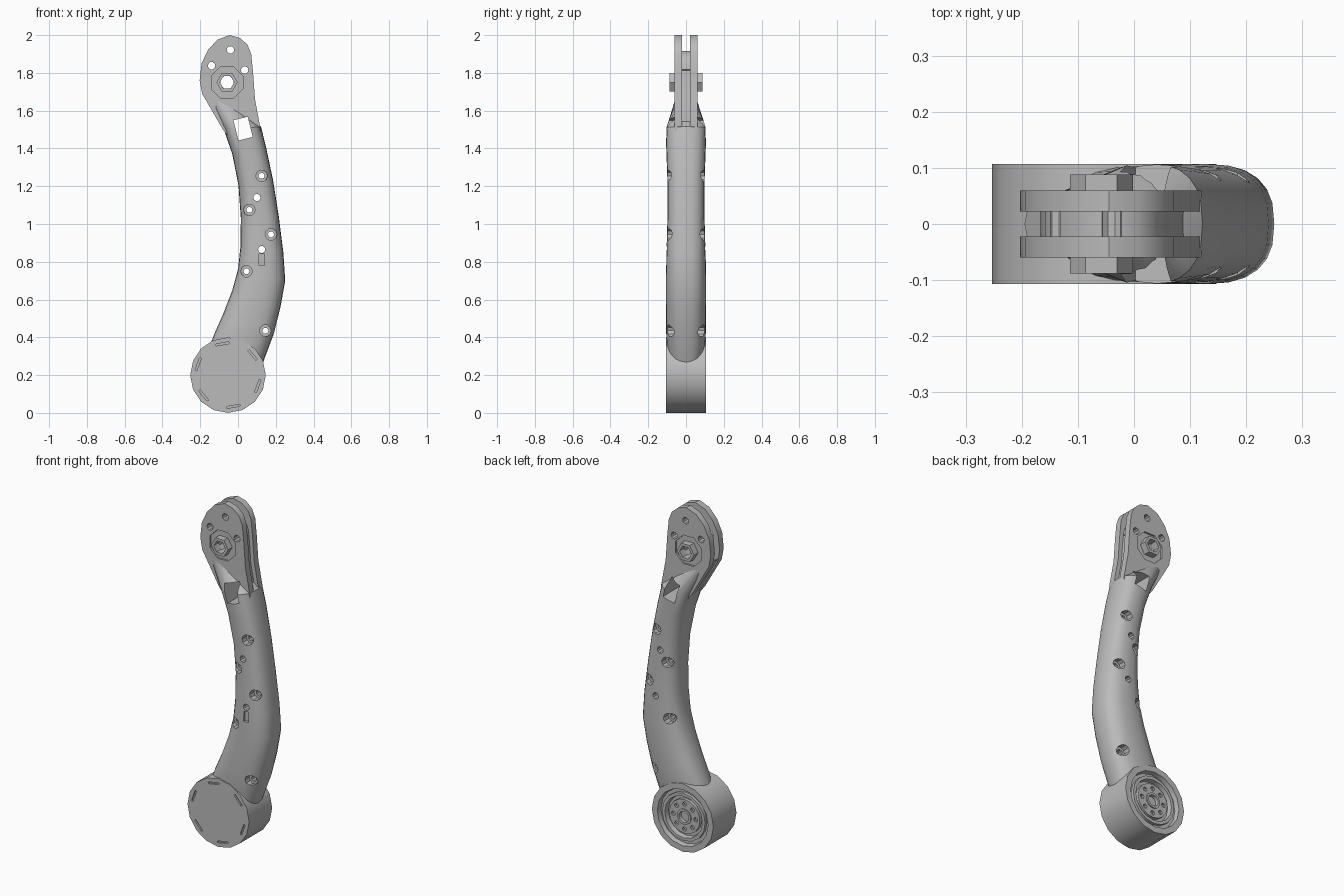
import bpy, bmesh
from math import sin, cos, pi, radians
from mathutils import Matrix, Vector

if "Cube" in bpy.data.objects:
    bpy.data.objects.remove(bpy.data.objects["Cube"])

grey = bpy.data.materials.new("light grey")
grey.use_nodes = True
grey.diffuse_color = (0.5, 0.5, 0.5, 1)
grey.node_tree.nodes["Principled BSDF"].inputs["Base Color"].default_value = (0.5, 0.5, 0.5, 1)


def finish(name, bm):
    bmesh.ops.recalc_face_normals(bm, faces=bm.faces)
    mesh = bpy.data.meshes.new(name)
    bm.to_mesh(mesh)
    bm.free()
    ob = bpy.data.objects.new(name, mesh)
    bpy.context.collection.objects.link(ob)
    mesh.materials.append(grey)
    return ob


def skin(bm, rings, closed=False):
    """Bridge equal rings of points; cap the ends or close the loop."""
    loops = [[bm.verts.new(p) for p in ring] for ring in rings]
    n = len(loops[0])
    pairs = list(zip(loops, loops[1:]))
    if closed:
        pairs.append((loops[-1], loops[0]))
    else:
        bm.faces.new(loops[0])
        bm.faces.new(loops[-1])
    for a, b in pairs:
        for i in range(n):
            j = (i + 1) % n
            bm.faces.new((a[i], a[j], b[j], b[i]))


def lathe(bm, x, z, profile, sides, closed=False, turn=0):
    """Turn a (radius, y) profile about an axis along y."""
    angles = [turn + 2 * pi * i / sides for i in range(sides)]
    skin(bm, [[(x + r * cos(a), y, z + r * sin(a)) for a in angles] for r, y in profile], closed)


def box(bm, centre, size, turn=0):
    m = Matrix.Translation(centre) @ Matrix.Rotation(-turn, 4, 'Y') @ Matrix.Diagonal((*size, 1))
    bmesh.ops.create_cube(bm, size=1, matrix=m)


def cut(ob, cutter):
    mod = ob.modifiers.new("cut", 'BOOLEAN')
    mod.object, mod.operation, mod.solver = cutter, 'DIFFERENCE', 'EXACT'
    bpy.context.view_layer.objects.active = ob
    bpy.ops.object.modifier_apply(modifier=mod.name)


def extrude_outline(name, points, y0, y1):
    bm = bmesh.new()
    skin(bm, [[(x, y, z) for x, z in points] for y in (y0, y1)])
    return finish(name, bm)


HUB_X, HUB_Z = -0.053, 0.2
PIVOT = (-0.058, 1.75)

# Curved arm: inner edge, outer edge and half depth of each section
sections = [
    (-0.17, 0.30, 0.08, 0.12, 0.08), (-0.125, 0.42, 0.145, 0.30, 0.103),
    (-0.08, 0.52, 0.19, 0.42, 0.106), (-0.03, 0.65, 0.225, 0.56, 0.107),
    (0.0, 0.76, 0.25, 0.70, 0.107), (0.013, 0.88, 0.24, 0.85, 0.103),
    (0.015, 1.03, 0.216, 1.04, 0.098), (0.003, 1.20, 0.186, 1.23, 0.098),
    (-0.03, 1.37, 0.150, 1.40, 0.104), (-0.075, 1.50, 0.122, 1.515, 0.108),
    (-0.195, 1.71, 0.08, 1.55, 0.058)]
rings = []
for xl, zl, xr, zr, depth in sections:
    mid, half = Vector((xl + xr, 0, zl + zr)) / 2, Vector((xr - xl, 0, zr - zl)) / 2
    ring = []
    for i in range(24):
        c, s = cos(2 * pi * i / 24), sin(2 * pi * i / 24)
        u, v = [abs(t) ** 0.78 * (1 if t > 0 else -1) for t in (c, s)]
        ring.append(mid + half * u + Vector((0, depth * v, 0)))
    rings.append(ring)
bm = bmesh.new()
skin(bm, rings)
arm = finish("curved_arm", bm)

# Fork plates with a narrower core that leaves a groove round the edge
outline = [(-0.08, 1.5), (-0.19, 1.69), (-0.203, 1.76), (-0.193, 1.85), (-0.16, 1.92),
           (-0.11, 1.975), (-0.045, 2.0), (0.01, 1.985), (0.05, 1.95), (0.07, 1.9),
           (0.08, 1.8), (0.09, 1.66), (0.12, 1.5), (0.1, 1.4), (0.0, 1.4)]
core_outline = [(-0.02 + (x + 0.02) * 0.8, 1.6 + (z - 1.6) * 0.8) for x, z in outline]
plates = [extrude_outline("front_fork_plate", outline, -0.06, -0.022),
          extrude_outline("back_fork_plate", outline, 0.022, 0.06)]
core = extrude_outline("fork_core", core_outline, -0.023, 0.023)

# Lower hub with a stepped recess in its back
bm = bmesh.new()
lathe(bm, HUB_X, HUB_Z, [(0.2, -0.107), (0.2, 0.107), (0.165, 0.107), (0.16, 0.08),
                         (0.14, 0.08), (0.14, 0.098), (0.122, 0.098), (0.118, 0.07)], 16)
hub = finish("lower_hub", bm)

# Output disc in the recess, with a ring of holes
bm = bmesh.new()
lathe(bm, HUB_X, HUB_Z, [(0.1, 0.06), (0.1, 0.09), (0.045, 0.09), (0.045, 0.096),
                         (0.032, 0.096), (0.032, 0.075)], 16)
disc = finish("output_disc", bm)
bm = bmesh.new()
for i in range(8):
    a = 2 * pi * i / 8
    lathe(bm, HUB_X + 0.073 * cos(a), HUB_Z + 0.073 * sin(a), [(0.013, 0.075), (0.013, 0.2)], 8)
disc_cutter = finish("disc_cutter", bm)

# Cutter: shallow slits round the hub front
bm = bmesh.new()
for k in range(6):
    a = radians(40 + 60 * k)
    box(bm, (HUB_X + 0.168 * cos(a), -0.107, HUB_Z + 0.168 * sin(a)), (0.07, 0.02, 0.01), a + pi / 2)
slit_cutter = finish("slit_cutter", bm)

# Cutter: keeps the arm clear of the hub recess
bm = bmesh.new()
lathe(bm, HUB_X, HUB_Z, [(0.17, 0.065), (0.17, 0.2)], 16)
recess_cutter = finish("recess_cutter", bm)

# Cutter: screw holes with wide mouths, plain holes and the slot
bm = bmesh.new()
for x, z in [(0.125, 1.255), (0.06, 1.075), (0.175, 0.945), (0.045, 0.75), (0.145, 0.435)]:
    lathe(bm, x, z, [(0.031, -0.2), (0.031, -0.058), (0.016, -0.058),
                     (0.016, 0.058), (0.031, 0.058), (0.031, 0.2)], 10)
for x, z in [(0.1, 1.14), (0.125, 0.865)]:
    lathe(bm, x, z, [(0.019, -0.2), (0.019, 0.2)], 10)
box(bm, (0.125, -0.1, 0.81), (0.03, 0.02, 0.06))
arm_cutter = finish("arm_cutter", bm)

# Cutter: tilted window below the fork
bm = bmesh.new()
box(bm, (0.027, 0, 1.505), (0.078, 0.4, 0.11), radians(14))
window_cutter = finish("window_cutter", bm)

# Cutter: fork holes and the recessed pivot seat
bm = bmesh.new()
for x, z in [(-0.04, 1.922), (-0.14, 1.838), (0.035, 1.815)]:
    lathe(bm, x, z, [(0.02, -0.2), (0.02, 0.2)], 10)
lathe(bm, *PIVOT, [(0.09, -0.2), (0.09, -0.05), (0.037, -0.05),
                   (0.037, 0.05), (0.09, 0.05), (0.09, 0.2)], 8, turn=pi / 8)
fork_cutter = finish("fork_cutter", bm)

for cutter in (arm_cutter, window_cutter, recess_cutter):
    cut(arm, cutter)
for part in plates + [core]:
    cut(part, window_cutter)
    cut(part, fork_cutter)
cut(hub, slit_cutter)
cut(disc, disc_cutter)
for cutter in (arm_cutter, window_cutter, recess_cutter, fork_cutter, slit_cutter, disc_cutter):
    bpy.data.objects.remove(cutter)

# Hexagonal pivot bosses on both sides
bosses = []
for side, name in ((-1, "front_pivot_boss"), (1, "back_pivot_boss")):
    bm = bmesh.new()
    lathe(bm, *PIVOT, [(0.056, side * 0.045), (0.056, side * 0.088),
                       (0.038, side * 0.088), (0.038, side * 0.045)], 6, closed=True)
    bosses.append(finish(name, bm))

# Smooth shading with sharp edges kept
bpy.ops.object.select_all(action='DESELECT')
for ob in [arm, core, hub, disc] + plates + bosses:
    ob.select_set(True)
bpy.context.view_layer.objects.active = arm
bpy.ops.object.shade_smooth_by_angle(angle=radians(28))
